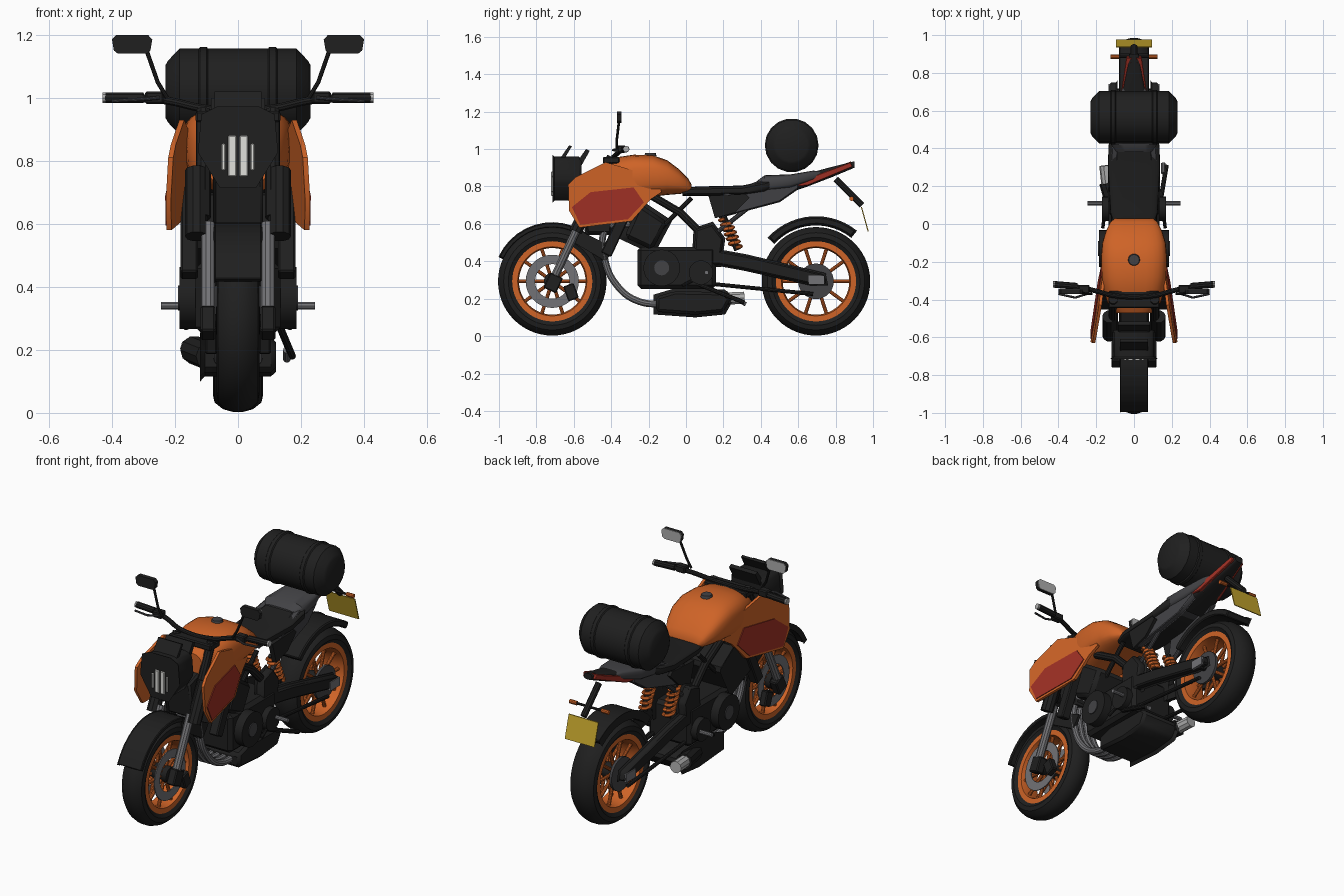
import bpy, bmesh, math
from mathutils import Vector, Matrix

cube = bpy.data.objects.get("Cube")
if cube:
    bpy.data.objects.remove(cube, do_unlink=True)

built = []


def material(name, r, g, b):
    m = bpy.data.materials.new(name)
    m.use_nodes = True
    m.diffuse_color = (r, g, b, 1)
    m.node_tree.nodes["Principled BSDF"].inputs["Base Color"].default_value = (r, g, b, 1)
    return m


black = material("black", .014, .014, .014)
dark = material("dark grey", .055, .055, .06)
grey = material("mid grey", .17, .17, .18)
silver = material("silver", .42, .42, .42)
white = material("lamp white", .75, .75, .72)
orange = material("orange", .62, .125, .02)
red = material("deep red", .35, .03, .018)
yellow = material("plate yellow", .53, .36, .025)


def finish(name, mat, bm, bevel=0):
    bmesh.ops.remove_doubles(bm, verts=bm.verts, dist=.0001)
    if bevel:
        bmesh.ops.bevel(bm, geom=list(bm.edges), offset=bevel, segments=1, affect='EDGES')
    bmesh.ops.recalc_face_normals(bm, faces=bm.faces)
    mesh = bpy.data.meshes.new(name)
    bm.to_mesh(mesh)
    bm.free()
    return place(name, mat, mesh)


def place(name, mat, mesh):
    mesh.materials.clear()
    mesh.materials.append(mat)
    obj = bpy.data.objects.new(name, mesh)
    bpy.context.collection.objects.link(obj)
    built.append(obj)
    return obj


def skin(bm, rings, closed=False, caps=True):
    """Join rings of points with quads."""
    rows = [[bm.verts.new(p) for p in ring] for ring in rings]
    n = len(rows[0])
    for a, b in zip(rows, rows[1:] + rows[:1] if closed else rows[1:]):
        for i in range(n):
            j = (i + 1) % n
            bm.faces.new((a[i], a[j], b[j], b[i]))
    if caps and not closed:
        bm.faces.new(rows[0])
        bm.faces.new(rows[-1])


def prism(name, mat, pts, a, b, axis="x", bevel=0, warp=None):
    """Extrude an outline; warp gives a sideways shift per outline point."""
    def at(d, p):
        d += warp(*p) if warp else 0
        return (d, p[0], p[1]) if axis == "x" else (p[0], d, p[1])
    bm = bmesh.new()
    skin(bm, [[at(a, p) for p in pts], [at(b, p) for p in pts]])
    return finish(name, mat, bm, bevel)


def pair(name, mat, pts, a, b, bevel=0, warp=None):
    for s, side in ((1, "left"), (-1, "right")):
        prism(f"{side}_{name}", mat, pts, s * a, s * b, "x", bevel,
              (lambda y, z, s=s: s * warp(y, z)) if warp else None)


def box(name, mat, centre, size, tilt=0, bevel=.006):
    bm = bmesh.new()
    bmesh.ops.create_cube(bm, size=1, matrix=Matrix.Translation(centre)
                          @ Matrix.Rotation(math.radians(tilt), 4, 'X') @ Matrix.Diagonal((*size, 1)))
    return finish(name, mat, bm, bevel)


def revolve(name, mat, profile, centre, segs=48, closed=False):
    """Spin an (x, radius) profile about the x direction."""
    c = Vector(centre)
    bm = bmesh.new()
    rings = []
    for x, r in profile:
        turn = [math.tau * i / segs for i in range(segs)]
        rings.append([c + Vector((x, r * math.cos(t), r * math.sin(t))) for t in turn])
    skin(bm, rings, closed)
    return finish(name, mat, bm)


def disc(name, mat, x0, x1, radius, y, z, segs=32):
    return revolve(name, mat, [(x0, radius), (x1, radius)], (0, y, z), segs)


def tube(name, mat, pts, radius, smooth=False):
    curve = bpy.data.curves.new(name, 'CURVE')
    curve.dimensions = '3D'
    curve.bevel_depth = radius
    curve.bevel_resolution = 3
    curve.use_fill_caps = True
    spline = curve.splines.new('BEZIER')
    spline.bezier_points.add(len(pts) - 1)
    for bp, p in zip(spline.bezier_points, pts):
        bp.co = p
        bp.handle_left_type = bp.handle_right_type = 'AUTO' if smooth else 'VECTOR'
    spline.resolution_u = 8 if smooth else 1
    temp = bpy.data.objects.new(name, curve)
    mesh = bpy.data.meshes.new_from_object(temp)
    bpy.data.objects.remove(temp)
    return place(name, mat, mesh)


def tubes(name, mat, pts, radius, smooth=False):
    for s, side in ((1, "left"), (-1, "right")):
        tube(f"{side}_{name}", mat, [(s * x, y, z) for x, y, z in pts], radius, smooth)


def loft(name, mat, sections, power=.65, n=28):
    """Rounded sections given as (y, half width, bottom, top)."""
    def ease(v):
        return math.copysign(abs(v) ** power, v)
    bm = bmesh.new()
    turn = [math.tau * i / n for i in range(n)]
    skin(bm, [[(w * ease(math.cos(t)), y, (lo + hi) / 2 + (hi - lo) / 2 * ease(math.sin(t)))
               for t in turn] for y, w, lo, hi in sections])
    return finish(name, mat, bm)


def arc(y, z, r0, r1, start, end, n=14):
    turn = [math.radians(start + (end - start) * i / n) for i in range(n + 1)]
    return [(y + r * math.cos(t), z + r * math.sin(t))
            for r, ts in ((r1, turn), (r0, turn[::-1])) for t in ts]


# Wheels
AXLE = .293
for end, y, w in (("front", -.715, .068), ("rear", .695, .08)):
    half = [(w * .8, .212), (w, .235), (w * .93, .26), (w * .6, .281), (w * .2, .29)]
    revolve(end + "_tyre", black, half + [(-x, r) for x, r in half[::-1]], (0, y, AXLE), 56, True)
    b = w * .82
    revolve(end + "_rim", orange, [(b, .216), (b, .185), (b * .5, .178), (-b * .5, .178),
                                   (-b, .185), (-b, .216)], (0, y, AXLE), 48, True)
    disc(end + "_hub", black, -.07, .07, .045, y, AXLE)
    for i in range(10):
        t = math.tau * i / 10
        for s in (-1, 1):
            tube(f"{end}_spoke", orange, [(s * .03, y + r * math.cos(t), AXLE + r * math.sin(t))
                                          for r in (.04, .185)], .01)
    for s in (-1, 1):
        if end == "front":
            revolve("front_brake_disc", grey, [(s * .058, .142), (s * .064, .142), (s * .064, .092),
                                               (s * .058, .092)], (0, y, AXLE), 36, True)
        else:
            disc("rear_disc", dark, s * .06, s * .075, .095, y, AXLE)
    tube(end + "_axle", black, [(-.115, y, AXLE), (.115, y, AXLE)], .022)
prism("front_fender", black, arc(-.715, AXLE, .288, .312, 155, 22), -.075, .075, bevel=.004)
pair("fender_skirt", black, [(-.62, .59), (-.38, .47), (-.43, .4), (-.6, .5)], .062, .078)
prism("rear_fender", black, arc(.695, AXLE, .305, .342, 137, 52), -.08, .08, bevel=.006)

# Front fork and steering head
tubes("fork_slider", grey, [(.095, -.715, .29), (.095, -.57, .6)], .023)
tubes("fork_upper", black, [(.132, -.59, .56), (.132, -.49, .77)], .036)
tubes("fork_stem", black, [(.11, -.56, .62), (.11, -.4, .96)], .024)
for s in (-1, 1):
    box("fork_foot", black, (s * .095, -.71, .285), (.048, .075, .09), -25)
    box("brake_caliper", black, (s * .085, -.615, .235), (.04, .06, .085), 20)
prism("steering_head", black, [(-.56, .76), (-.38, .82), (-.4, .55), (-.53, .55)], -.08, .08, bevel=.01)
box("top_clamp", black, (0, -.4, .94), (.27, .09, .035))

# Headlight mask with lamps and screen
mask = [(.065, .96), (.105, .94), (.115, .83), (.05, .725), (-.05, .725),
        (-.115, .83), (-.105, .94), (-.065, .96)]
prism("headlight_mask", black, mask, -.715, -.56, "y", bevel=.012)
for x, low, high in ((.018, .75, .88), (.046, .77, .855)):
    for s in (-1, 1):
        box("lamp_strip", white, (s * x, -.716, (low + high) / 2), (.026 if x < .03 else .012, .012, high - low), 0, .003)
prism("screen", black, [(-.68, .94), (-.625, 1.02), (-.61, 1.015), (-.655, .94)], -.075, .075)
prism("instrument_panel", black, [(-.59, .92), (-.535, 1.0), (-.515, .99), (-.56, .91)], -.085, .085)

# Handlebar, levers and mirrors
tube("handlebar", black, [(-.32, -.33, 1), (-.22, -.35, .99), (-.1, -.38, .965),
                          (.1, -.38, .965), (.22, -.35, .99), (.32, -.33, 1)], .013, True)
tubes("grip", black, [(.3, -.33, 1), (.42, -.32, 1)], .018)
tubes("bar_end", silver, [(.418, -.32, 1), (.43, -.32, 1)], .017)
tubes("lever", dark, [(.25, -.37, 1), (.31, -.39, .995), (.4, -.37, .99)], .006)
tubes("mirror_stem", black, [(.225, -.37, 1), (.255, -.37, 1.05), (.29, -.358, 1.15)], .007)
for s in (-1, 1):
    box("switch_block", black, (s * .265, -.345, 1), (.06, .045, .04))
    outline = [(s * .336 + x, 1.17 + z) for x, z in ((.05, .03), (.064, .015), (.058, -.02), (.045, -.03),
               (-.045, -.03), (-.058, -.02), (-.064, .015), (-.05, .03))]
    prism("mirror", black, outline, -.37, -.348, "y")
    prism("mirror_glass", silver, outline, -.348, -.344, "y")

# Tank and side fairings
loft("tank", orange, [(-.47, .1, .72, .9), (-.42, .14, .7, .93), (-.36, .16, .71, .958), (-.28, .172, .73, .97),
                      (-.18, .175, .745, .968), (-.1, .168, .755, .94), (-.04, .15, .76, .895),
                      (.01, .125, .765, .845), (.03, .1, .77, .81)])
revolve_cap = bmesh.new()
bmesh.ops.create_cone(revolve_cap, cap_ends=True, segments=24, radius1=.032, radius2=.028, depth=.016,
                      matrix=Matrix.Translation((0, -.19, .972)))
finish("filler_cap", dark, revolve_cap)


def flare(y, z):
    return .152 + .14 * (-y - .2) - .06 * (z - .7)


pair("fairing", orange, [(-.625, .67), (-.63, .81), (-.59, .85), (-.43, .93), (-.16, .85), (-.13, .77),
                         (-.19, .73), (-.29, .615), (-.57, .58)], 0, .016, warp=flare)
pair("fairing_inset", red, [(-.61, .69), (-.51, .77), (-.28, .795), (-.225, .715), (-.31, .625), (-.565, .595)],
     .014, .021, warp=flare)

# Seat and tail
loft("seat", black, [(-.02, .1, .75, .79), (.06, .125, .75, .8), (.3, .138, .75, .805),
                     (.42, .135, .77, .83), (.46, .11, .79, .84)], .5)
loft("pillion_seat", dark, [(.38, .1, .77, .83), (.42, .12, .77, .86), (.56, .11, .79, .865),
                            (.68, .075, .83, .885), (.72, .06, .85, .88)], .5)
loft("tail", black, [(.5, .1, .75, .82), (.65, .07, .8, .87), (.78, .045, .85, .905), (.9, .025, .9, .935)], .5)


def taper(y, z):
    return -.15 * max(0, y - .3)


pair("tail_side", dark, [(.2, .76), (.18, .635), (.5, .72), (.6, .79), (.6, .83), (.4, .83)], .1, .132, .004, taper)
pair("tail_cover", black, [(.12, .75), (.155, .63), (.26, .66), (.34, .74), (.32, .76)], .11, .138)
pair("tail_light", red, [(.57, .8), (.59, .82), (.88, .93), (.89, .905), (.65, .805)], .1, .128, .003, taper)
tubes("subframe", dark, [(.09, .16, .55), (.09, .4, .74)], .013)
tube("plate_bracket", black, [(0, .8, .84), (0, .94, .7)], .018)
prism("number_plate", yellow, [(.935, .69), (.941, .69), (.977, .56), (.971, .56)], -.095, .095)
tube("indicator_bar", black, [(-.1, .885, .735), (.1, .885, .735)], .007)
tubes("indicator", orange, [(.08, .885, .735), (.125, .885, .735)], .012)

# Roll bag with straps
bag = [(-.23, .085), (-.222, .1), (-.185, .138), (-.125, .138), (-.12, .144), (-.1, .144), (-.095, .138)]
revolve("roll_bag", black, bag + [(-x, r) for x, r in bag[::-1]], (0, .565, 1.02), 18)

# Engine
box("crankcase", black, (0, -.05, .365), (.27, .42, .225), 0, .02)
prism("cylinder_head", black, [(-.25, .71), (-.1, .61), (-.18, .46), (-.33, .53)], -.165, .165, bevel=.02)
for s in (-1, 1):
    disc("engine_cover", black, s * .13, s * .185, .098, -.13, .365, 24)
    disc("clutch_cover", black, s * .13, s * .17, .065, .08, .34, 20)
    disc("cover_boss", dark, s * .18, s * .19, .04, -.13, .365, 20)
    box("radiator", black, (s * .155, -.36, .58), (.055, .06, .32), -25)
prism("belly_pan", black, [(-.16, .13), (-.16, .21), (-.06, .24), (.2, .235), (.24, .2), (.2, .13), (.05, .115)],
      -.12, .12, bevel=.015)
for x in (-.06, -.02, .02, .06):
    tube("exhaust_header", grey, [(x, -.3, .6), (x, -.42, .58), (x, -.435, .42), (x, -.36, .26),
                                  (x, -.25, .185), (x, -.1, .17)], .019, True)
tube("exhaust_pipe", black, [(-.09, .05, .18), (-.14, .22, .2)], .045)
tube("exhaust_tip", silver, [(-.138, .2, .2), (-.15, .31, .205)], .034)

# Frame, swingarm and shocks
tubes("main_frame", black, [(.1, -.2, .76), (.1, -.03, .66), (.1, .11, .52)], .022)
tubes("rear_frame", black, [(.1, -.13, .58), (.1, .03, .74)], .013)
pair("frame_plate", black, [(.04, .38), (.05, .57), (.14, .6), (.2, .52), (.18, .38)], .08, .13, .01)
pair("swingarm", black, [(.08, .4), (.1, .47), (.32, .43), (.74, .33), (.75, .28), (.66, .28), (.3, .36)],
     .088, .13, .008)
pair("axle_block", grey, [(.655, .275), (.655, .325), (.74, .325), (.74, .275)], .12, .136)
tubes("chain_run", black, [(.1, .08, .285), (.1, .68, .225)], .011)
for s in (-1, 1):
    low, high = Vector((s * .075, .275, .46)), Vector((s * .075, .2, .64))
    tube("shock_rod", black, [low, high], .018)
    coil = [low.lerp(high, .08 + .84 * i / 48) + Vector((math.cos(i * math.pi / 4), math.sin(i * math.pi / 4), 0)) * .028
            for i in range(49)]
    tube("shock_spring", orange, coil, .0095)

# Foot pegs, pedals and stand
tubes("foot_peg", grey, [(.12, .11, .34), (.245, .11, .34)], .012)
tubes("pedal", black, [(.15, .1, .33), (.165, -.02, .27)], .009)
tube("side_stand", black, [(.13, .06, .28), (.172, .31, .18)], .012)
tube("stand_foot", grey, [(.155, .27, .2), (.155, .32, .17)], .012)

# Smooth the rounded surfaces while keeping edges sharp
bpy.ops.object.select_all(action='DESELECT')
for obj in built:
    obj.select_set(True)
bpy.context.view_layer.objects.active = built[0]
bpy.ops.object.shade_smooth_by_angle(angle=math.radians(35))
